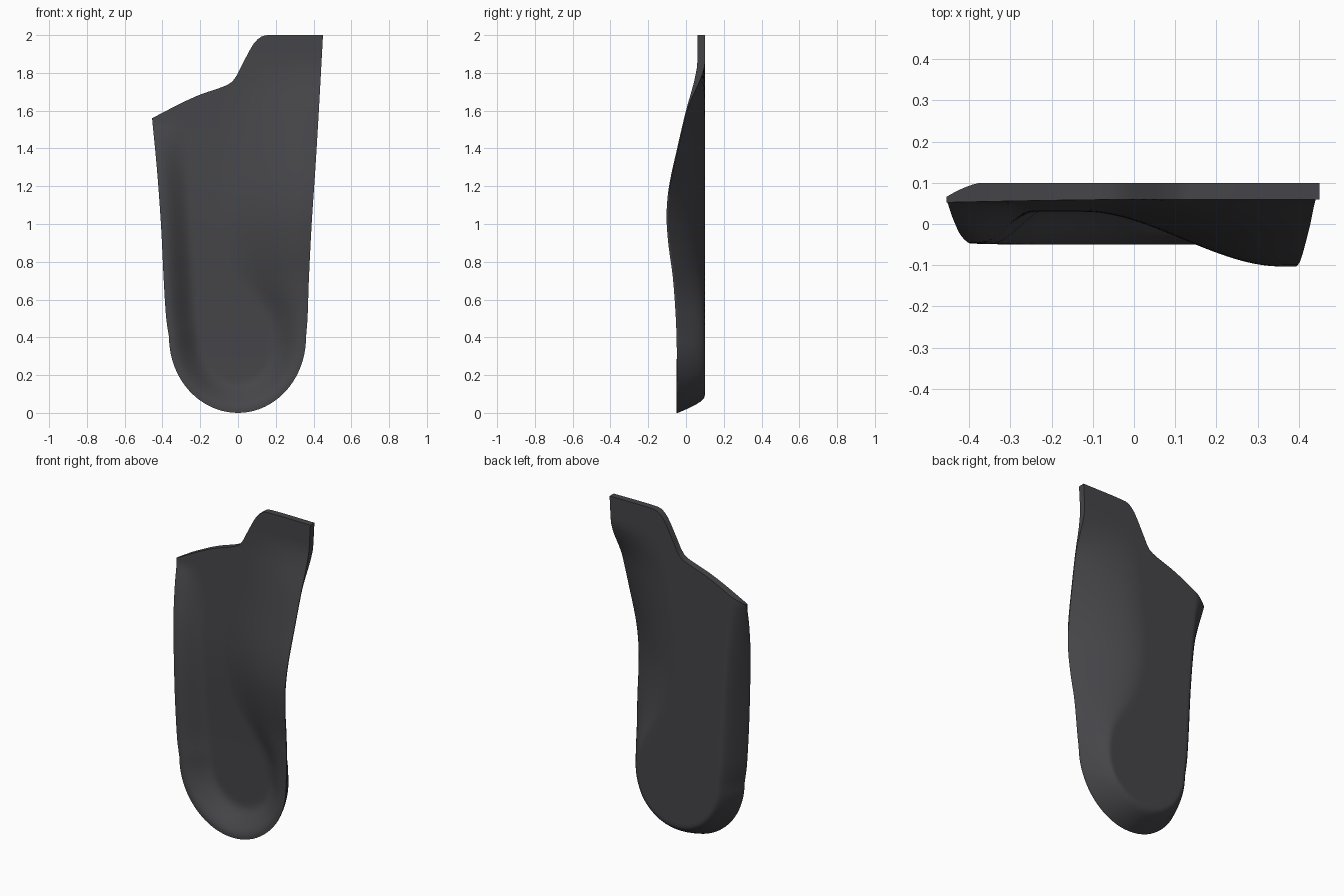
import bpy, bmesh, math

if "Cube" in bpy.data.objects:
    bpy.data.objects.remove(bpy.data.objects["Cube"])

def curve(pts):
    """Smooth interpolation through (t, value) points, clamped at the ends."""
    n = len(pts)
    def slope(i):
        a, b = pts[max(i - 1, 0)], pts[min(i + 1, n - 1)]
        return (b[1] - a[1]) / (b[0] - a[0])
    def f(t):
        if t <= pts[0][0]: return pts[0][1]
        for i in range(n - 1):
            (t0, v0), (t1, v1) = pts[i], pts[i + 1]
            if t <= t1:
                h = t1 - t0
                s = (t - t0) / h
                return ((2*s**3 - 3*s*s + 1) * v0 + (s**3 - 2*s*s + s) * h * slope(i)
                        + (3*s*s - 2*s**3) * v1 + (s**3 - s*s) * h * slope(i + 1))
        return pts[-1][1]
    return f

def smooth(t):
    t = min(max(t, 0), 1)
    return t * t * (3 - 2 * t)

# Outline: half widths along the length, rounded heel, stepped front end
HEEL = 0.4
width_l = curve([(0.4, .365), (0.5, .38), (0.7, .393), (1, .408), (1.3, .43), (1.56, .455)])
width_r = curve([(0.4, .36), (0.5, .368), (0.7, .375), (1, .39), (1.3, .41), (1.6, .428), (2, .45)])
z_top = curve([(-.455, 1.56), (-.3, 1.64), (-.2, 1.685), (-.06, 1.735), (-.02, 1.765),
               (.02, 1.84), (.08, 1.95), (.12, 1.99), (.16, 2), (.45, 2)])

def edge(z, side):
    w = width_l(z) if side < 0 else width_r(z)
    if z < HEEL:
        w *= math.sqrt(max(0, 1 - ((HEEL - z) / HEEL) ** 2))
    return side * w

# Heights of both rims, and of the foot bed
rim_l = curve([(0, -.05), (.5, -.048), (.9, -.045), (1.2, -.025), (1.4, .012), (1.56, .06)])
rim_r = curve([(0, -.05), (.4, -.05), (.7, -.068), (.9, -.094), (1.05, -.103), (1.2, -.09),
               (1.4, -.047), (1.6, .0), (1.75, .042), (1.84, .06)])
bed = curve([(0, .04), (.5, .04), (1.05, .03), (1.5, .05), (1.75, .06)])
arch = curve([(.2, 0), (.5, .15), (.8, .75), (1.05, 1), (1.5, 1), (1.8, .9)])

HEEL_ROWS, BODY_ROWS, COLS = 20, 44, 56
heel_z = [HEEL * (1 - math.cos(math.pi / 2 * i / HEEL_ROWS)) for i in range(HEEL_ROWS + 1)]
rows = heel_z + [HEEL + .04 * i for i in range(1, 41)]
outline = {s: [(edge(z, s), z) for z in rows] for s in (-1, 1)}

def edge_distance(x, z, side):
    best = 9
    pts = outline[side]
    for (ax, az), (bx, bz) in zip(pts, pts[1:]):
        dx, dz = bx - ax, bz - az
        t = min(max(((x - ax) * dx + (z - az) * dz) / (dx * dx + dz * dz), 0), 1)
        best = min(best, math.hypot(x - ax - t * dx, z - az - t * dz))
    return best

def heights(x, z):
    """Front (foot bed) and back (underside) y at a point of the outline."""
    dl, dr = edge_distance(x, z, -1), edge_distance(x, z, 1)
    a, b = arch(z), bed(z)
    rise_l = (b - rim_l(z)) * (1 - smooth((dl - .015) / .15))
    rise_r = (b - rim_r(z)) * (1 - smooth((dr - .015 - .02 * a) / (.15 + .33 * a)))
    front = b - max(rise_l, rise_r, 0)
    lip = .006 + .034 * smooth((z - 1.6) / .25)
    drop_l = (.094 - rim_l(z)) * max(0, 1 - dl / .085) ** 1.5
    drop_r = max(.1 - rim_r(z) - lip, 0) * max(0, 1 - dr / (.085 + .3 * a)) ** (1.5 + .2 * a)
    return front, max(.1 - max(drop_l, drop_r), front + .006)

def plan_point(u, row):
    if row <= HEEL_ROWS:
        z = heel_z[row]
        return edge(z, -1) * (1 - u) + edge(z, 1) * u, z
    t, z = (row - HEEL_ROWS) / BODY_ROWS, 1.5
    for _ in range(12):
        x = edge(z, -1) * (1 - u) + edge(z, 1) * u
        low = HEEL + .7 * min(t / .5, 1)
        z = low if t <= .5 else 1.1 + (z_top(x) - 1.1) * (t - .5) / .5
    return x, z

# Insole shell: foot bed, underside and closing rim
bm = bmesh.new()
front, back = [], []
for r in range(1, HEEL_ROWS + BODY_ROWS + 1):
    fr, br = [], []
    for c in range(COLS + 1):
        s = c / COLS
        u = .6 * (1 - math.cos(math.pi * s)) / 2 + .4 * s
        x, z = plan_point(u, r)
        yf, yb = heights(x, z)
        fr.append(bm.verts.new((x, yf, z)))
        br.append(bm.verts.new((x, yb, z)))
    front.append(fr)
    back.append(br)
for grid, y in ((front, -.05), (back, -.044)):
    tip = bm.verts.new((0, y, 0))
    grid.insert(0, [tip] * (COLS + 1))
    for c in range(COLS):
        bm.faces.new((tip, grid[1][c + 1], grid[1][c]))
    for r in range(1, len(grid) - 1):
        for c in range(COLS):
            bm.faces.new((grid[r][c], grid[r][c + 1], grid[r + 1][c + 1], grid[r + 1][c]))
for r in range(len(front) - 1):
    for c in (0, COLS):
        bm.faces.new((front[r][c], front[r + 1][c], back[r + 1][c], back[r][c]))
for c in range(COLS):
    bm.faces.new((front[-1][c], front[-1][c + 1], back[-1][c + 1], back[-1][c]))
bmesh.ops.recalc_face_normals(bm, faces=bm.faces)
mesh = bpy.data.meshes.new("insole_shell")
bm.to_mesh(mesh)
bm.free()
obj = bpy.data.objects.new("insole_shell", mesh)
bpy.context.collection.objects.link(obj)

mat = bpy.data.materials.new("dark_grey")
mat.diffuse_color = (.06, .06, .067, 1)
mat.use_nodes = True
mat.node_tree.nodes["Principled BSDF"].inputs["Base Color"].default_value = mat.diffuse_color
mesh.materials.append(mat)
bpy.context.view_layer.objects.active = obj
obj.select_set(True)
bpy.ops.object.shade_smooth_by_angle(angle=math.radians(50))
